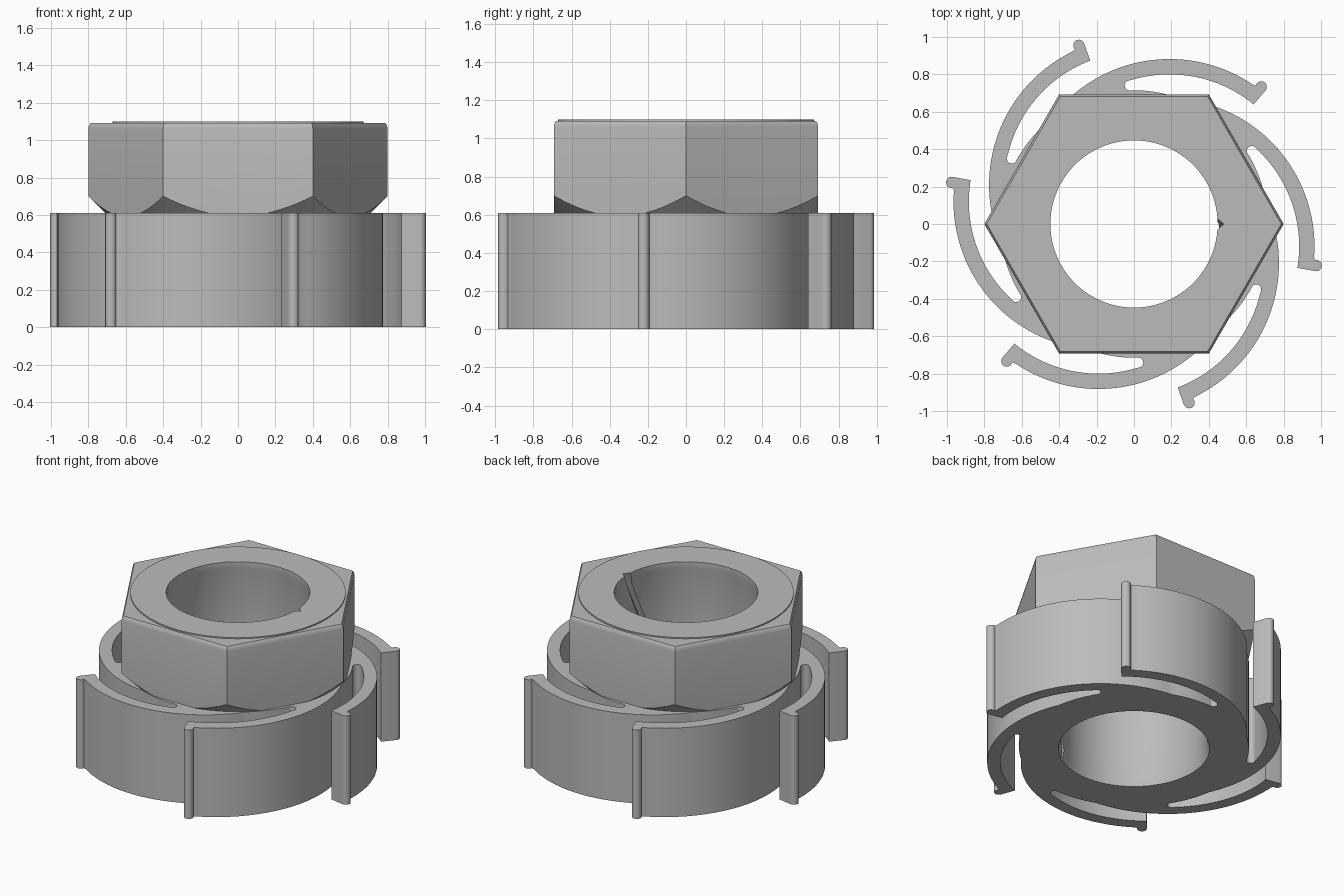
import bpy, bmesh
from math import sin, cos, radians, pi, tau
from mathutils import Vector, Matrix

default = bpy.data.objects.get("Cube")
if default:
    bpy.data.objects.remove(default)

grey = bpy.data.materials.new("plain grey")
grey.use_nodes = True
COLOUR = (0.5, 0.5, 0.5, 1)
grey.diffuse_color = COLOUR
grey.node_tree.nodes["Principled BSDF"].inputs["Base Color"].default_value = COLOUR


def arc(center, radius, start, end, steps):
    """Points along an arc, angles in degrees."""
    out = []
    for i in range(steps + 1):
        a = radians(start + (end - start) * i / steps)
        out.append(Vector((center[0] + radius * cos(a), center[1] + radius * sin(a))))
    return out


def loft(name, rings):
    """Closed solid through a stack of equal-length rings of 3D points."""
    bm = bmesh.new()
    loops = [[bm.verts.new(p) for p in ring] for ring in rings]
    n = len(loops[0])
    for low, high in zip(loops, loops[1:]):
        for i in range(n):
            j = (i + 1) % n
            bm.faces.new((low[i], low[j], high[j], high[i]))
    bm.faces.new(loops[0][::-1])
    bm.faces.new(loops[-1])
    bmesh.ops.recalc_face_normals(bm, faces=bm.faces)
    mesh = bpy.data.meshes.new(name)
    bm.to_mesh(mesh)
    bm.free()
    mesh.materials.append(grey)
    obj = bpy.data.objects.new(name, mesh)
    bpy.context.collection.objects.link(obj)
    return obj


def turned(name, profile, sides=96, twist=0):
    """Stack of regular polygons from (radius, height) pairs."""
    return loft(name, [[(r * cos(tau * i / sides + twist), r * sin(tau * i / sides + twist), z)
                        for i in range(sides)] for r, z in profile])


def boolean(obj, cutter, operation):
    mod = obj.modifiers.new("cut", 'BOOLEAN')
    mod.object, mod.operation, mod.solver = cutter, operation, 'EXACT'
    bpy.ops.object.select_all(action='DESELECT')
    obj.select_set(True)
    bpy.context.view_layer.objects.active = obj
    bpy.ops.object.modifier_apply(modifier=mod.name)


# Ratchet ring: one sector with a sprung arm, repeated six times
pivot = (0.19, 0.09)
sector = arc((0, 0), 0.715, 69, 92, 8)                   # core wall
sector += arc((-0.023, 0.741), 0.027, 265, 95, 8)        # rounded slot end
sector += arc(pivot, 0.71, 106, 50.7, 24)                # inside of the arm
sector += arc((0.68, 0.733), 0.03, -39, 165, 12)         # bead on the tip
sector += arc(pivot, 0.792, 56, 142, 36)                 # outside of the arm
outline = []
for k in range(6):
    turn = Matrix.Rotation(radians(60 * k), 2)
    outline += [turn @ p for p in sector]
ratchet_ring = loft("ratchet_ring", [[(p.x, p.y, z) for p in outline] for z in (0, 0.61)])

# Hexagonal nut with rounded-off lower corners and a slim top bevel
hex_nut = turned("hex_nut", [(0.8, 0.61), (0.8, 1.06), (0.796, 1.08), (0.787, 1.092)], 6)
corner_cone = turned("corner_cone", [(0.70, 0.60), (0.81, 0.71), (0.81, 1.2)], 144)
boolean(hex_nut, corner_cone, 'INTERSECT')

# Thin raised face on top
top_boss = turned("top_boss", [(0.67, 1.09), (0.67, 1.1)])

# Bore with a flared foot, and a twisting V groove down its wall
bore = turned("bore", [(0.475, -0.02), (0.455, 0.06), (0.455, 1.03), (0.447, 1.06), (0.447, 1.12)])
groove_rings = []
for i in range(25):
    z = -0.02 + 1.14 * i / 24
    turn = Matrix.Rotation(radians(-57 * (1.1 - z) / 1.1), 3, 'Z')
    groove_rings.append([turn @ Vector(p) + Vector((0, 0, z))
                         for p in ((0.43, -0.045, 0), (0.48, 0, 0), (0.43, 0.045, 0))])
groove = loft("groove", groove_rings)

for part in (ratchet_ring, hex_nut, top_boss):
    boolean(part, bore, 'DIFFERENCE')
    boolean(part, groove, 'DIFFERENCE')
    bpy.ops.object.shade_smooth_by_angle(angle=radians(25))

for cutter in (corner_cone, bore, groove):
    bpy.data.objects.remove(cutter)
